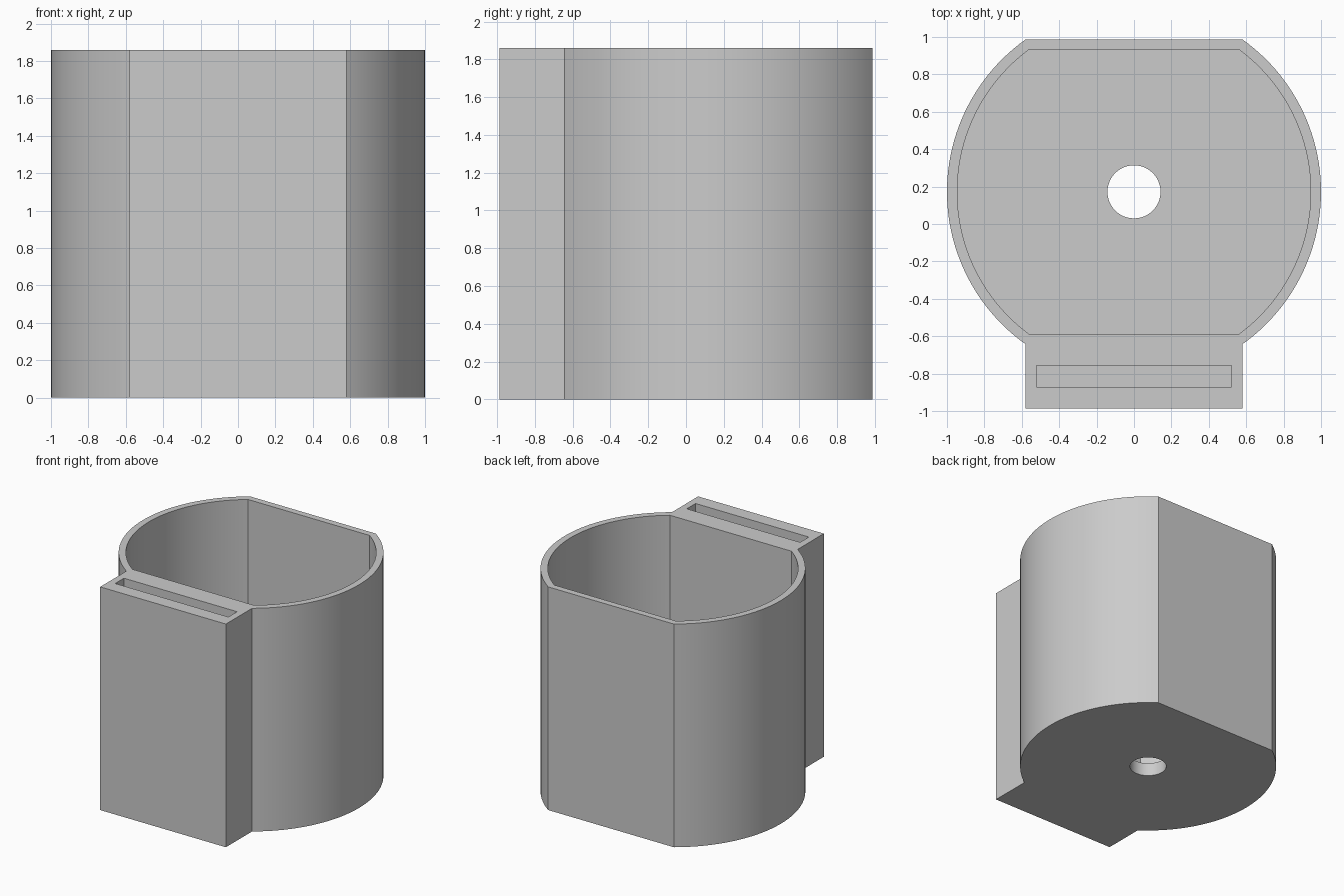
import bpy
import bmesh
from math import sin, cos, asin, sqrt, pi, radians

HEIGHT = 1.86
FLOOR = 0.11          # thickness of the base
CENTRE_Y = 0.172      # axis of the round cup
FRONT_Y = -0.987      # front face of the slotted block

if "Cube" in bpy.data.objects:
    bpy.data.objects.remove(bpy.data.objects["Cube"])

grey = bpy.data.materials.new("light grey")
grey.use_nodes = True
colour = (0.6, 0.6, 0.6, 1)
grey.diffuse_color = colour
grey.node_tree.nodes["Principled BSDF"].inputs["Base Color"].default_value = colour


def arc(radius, flat, start_side, steps=48):
    """Arc on one side of a circle, cut by flats at +/- flat in y."""
    limit = asin(flat / radius)
    points = []
    for i in range(steps + 1):
        a = -limit + 2 * limit * i / steps
        if start_side < 0:
            a = pi + a
        points.append((radius * cos(a), CENTRE_Y + radius * sin(a)))
    return points


def prism(name, outline, bottom, top):
    """Extrude a flat outline into a closed solid."""
    bm = bmesh.new()
    base = bm.faces.new([bm.verts.new((x, y, bottom)) for x, y in outline])
    result = bmesh.ops.extrude_face_region(bm, geom=[base])
    raised = [v for v in result["geom"] if isinstance(v, bmesh.types.BMVert)]
    bmesh.ops.translate(bm, verts=raised, vec=(0, 0, top - bottom))
    bmesh.ops.recalc_face_normals(bm, faces=bm.faces)
    mesh = bpy.data.meshes.new(name)
    bm.to_mesh(mesh)
    bm.free()
    mesh.materials.append(grey)
    obj = bpy.data.objects.new(name, mesh)
    bpy.context.collection.objects.link(obj)
    return obj


def box_outline(half_width, y0, y1):
    return [(-half_width, y0), (half_width, y0), (half_width, y1), (-half_width, y1)]


# Outer shell: round body with flat back and a block across the front
flat = 0.815
half = sqrt(1 - flat ** 2)
outline = arc(1, flat, 1) + arc(1, flat, -1) + [(-half, FRONT_Y), (half, FRONT_Y)]
holder = prism("holder", outline, 0, HEIGHT)

# Cutters: cup cavity, narrow slot and drain hole
cavity = prism("cavity_cutter", arc(0.945, 0.761, 1) + arc(0.945, 0.761, -1),
               FLOOR, HEIGHT + 0.1)
slot = prism("slot_cutter", box_outline(0.522, -0.872, -0.757), FLOOR, HEIGHT + 0.1)
ring = [(0.142 * cos(2 * pi * i / 48), CENTRE_Y + 0.142 * sin(2 * pi * i / 48))
        for i in range(48)]
drain = prism("drain_cutter", ring, -0.1, FLOOR + 0.1)

bpy.context.view_layer.objects.active = holder
for cutter in (cavity, slot, drain):
    cutter.hide_render = True
    cut = holder.modifiers.new(cutter.name, "BOOLEAN")
    cut.operation = "DIFFERENCE"
    cut.solver = "EXACT"
    cut.object = cutter
    bpy.ops.object.modifier_apply(modifier=cut.name)
    bpy.data.objects.remove(cutter)

# Smooth curved walls, sharp rims and corners
bpy.ops.object.select_all(action="DESELECT")
holder.select_set(True)
bpy.ops.object.shade_smooth_by_angle(angle=radians(25))
